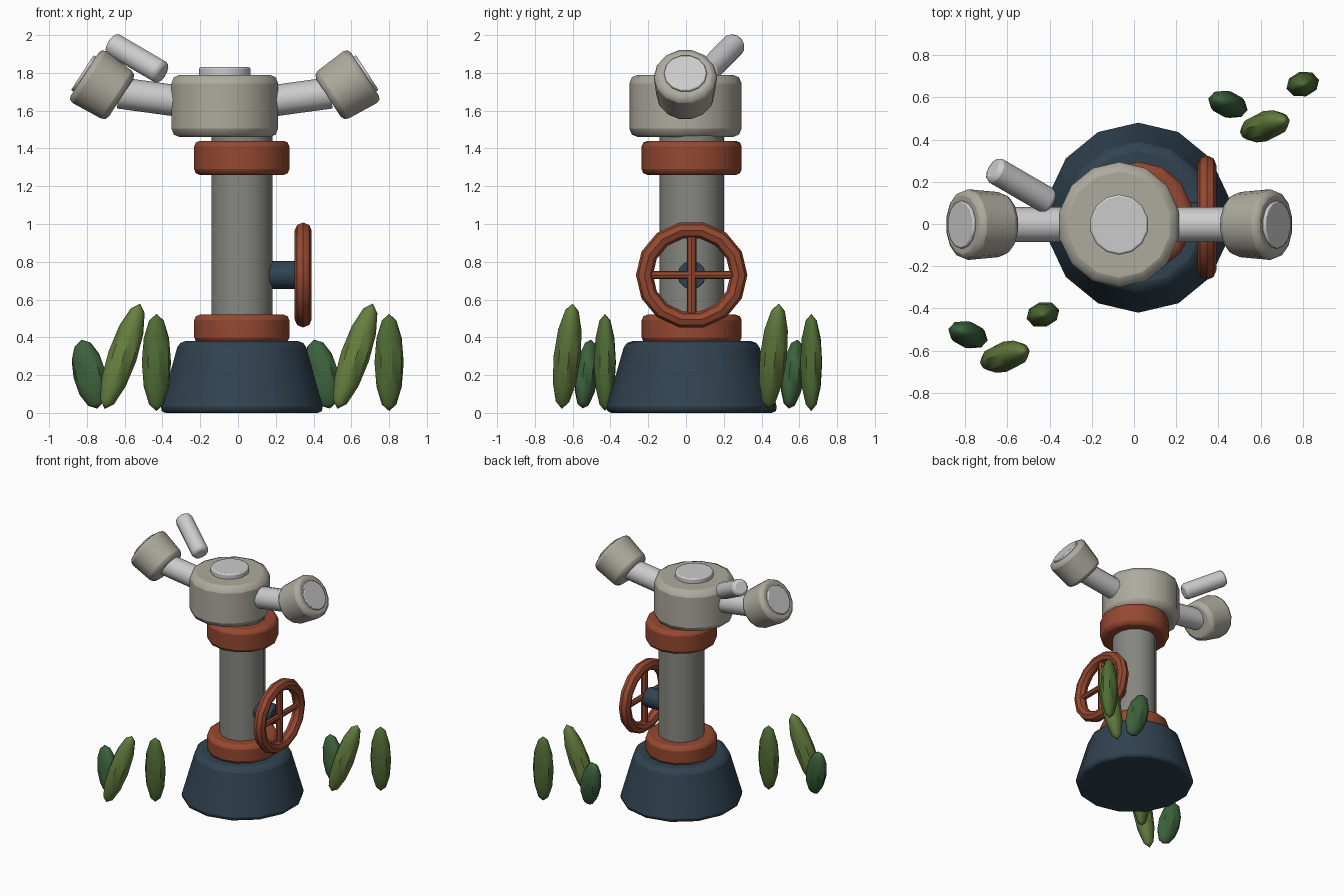
import bpy
from math import radians, sin, cos, pi
from mathutils import Vector

if "Cube" in bpy.data.objects:
    bpy.data.objects.remove(bpy.data.objects["Cube"])


def mat(name, r, g, b):
    m = bpy.data.materials.new(name)
    m.diffuse_color = (r, g, b, 1)
    m.use_nodes = True
    m.node_tree.nodes["Principled BSDF"].inputs["Base Color"].default_value = m.diffuse_color
    return m


RUST = mat("rust", .30, .065, .03)
NAVY = mat("navy", .03, .055, .08)
BEIGE = mat("warm_grey", .42, .40, .34)
STONE = mat("dark_grey", .24, .24, .22)
STEEL = mat("light_grey", .55, .55, .56)
GREENS = [mat("dark_green", .045, .12, .045),
          mat("light_green", .13, .21, .05),
          mat("mid_green", .08, .15, .035)]


def finish(name, material, bevel=0):
    ob = bpy.context.object
    ob.name = name
    ob.data.materials.append(material)
    bpy.ops.object.shade_smooth_by_angle(angle=radians(40))
    if bevel:
        m = ob.modifiers.new("bevel", 'BEVEL')
        m.width, m.segments = bevel, 2
        m.limit_method, m.angle_limit = 'ANGLE', radians(40)
    return ob


def drum(name, material, loc, r1, r2, depth, bevel=0, rot=(0, 0, 0), sides=14, sx=1):
    """Tapered cylinder centred on loc."""
    bpy.ops.mesh.primitive_cone_add(vertices=sides, radius1=r1, radius2=r2, depth=depth,
                                    location=loc, rotation=rot)
    bpy.context.object.scale.x = sx
    return finish(name, material, bevel)


def rod(name, material, a, b, r, bevel=0, sides=12):
    """Cylinder from point a to point b."""
    a, b = Vector(a), Vector(b)
    d = b - a
    return drum(name, material, (a + b) / 2, r, r, d.length, bevel,
                d.to_track_quat('Z', 'Y').to_euler(), sides)


def stack(name, material, x, y, z0, z1, r1, r2, bevel):
    return drum(name, material, (x, y, (z0 + z1) / 2), r1, r2, z1 - z0, bevel, sx=.975)


# Base, column and collars
PX, PY = .02, .03
stack("base", NAVY, PX, PY, 0, .38, .46, .35, .035)
stack("column", STONE, PX, PY, .34, 1.5, .17, .17, 0)
stack("lower_collar", RUST, PX, PY, .37, .52, .265, .265, .03)
stack("upper_collar", RUST, PX, PY, 1.26, 1.44, .265, .265, .03)

# Head and cap
HX, HY = -.07, -.003
stack("head", BEIGE, HX, HY, 1.46, 1.79, .297, .297, .045)
stack("head_cap", STEEL, HX, HY, 1.76, 1.83, .143, .143, .01)

# Mirrored arms and nozzles
for side, label in ((1, "right"), (-1, "left")):
    rod(label + "_arm", STEEL, (HX + side * .18, HY, 1.642), (HX + side * .56, HY, 1.694), .083)
    tilt = radians(57)
    axis = Vector((side * sin(tilt), 0, cos(tilt)))
    c = Vector((HX + side * .645, HY, 1.731))
    rot = (0, side * tilt, 0)
    drum(label + "_nozzle", BEIGE, c, .152, .17, .23, .03, rot)
    drum(label + "_nozzle_face", STEEL, c + axis * .105, .113, .113, .05, .006, rot)

# Lever behind the left nozzle
c, d = Vector((-.535, .183, 1.877)), Vector((-.77, .446, .45)) * .175
rod("lever", STEEL, c - d, c + d, .064, .022)

# Hand wheel with stem and crossed spokes
WX, WZ = .345, .73
rod("wheel_stem", NAVY, (.1, PY, WZ), (.315, PY, WZ), .075, .006)
bpy.ops.mesh.primitive_torus_add(major_segments=14, minor_segments=8, major_radius=.25,
                                 minor_radius=.045, location=(WX, PY, WZ),
                                 rotation=(pi / 2, 0, pi / 2))
bpy.context.object.scale.y = .965
bpy.ops.object.shade_smooth()
finish("wheel_rim", RUST)
rod("wheel_spoke_level", RUST, (WX, PY - .24, WZ), (WX, PY + .24, WZ), .022, sides=8)
rod("wheel_spoke_upright", RUST, (WX, PY, WZ - .225), (WX, PY, WZ + .225), .026, sides=8)

# Two identical leaf clusters: centre, half sizes, tilt in degrees
LEAVES = [((.445, .567, .205), (.088, .063, .188), (-4, -14, -12)),
          ((.62, .463, .30), (.078, .072, .295), (-4, 19, 5)),
          ((.80, .663, .267), (.08, .06, .257), (0, 0, 15))]
for k, (ox, oy) in enumerate(((0, 0), (-1.232, -1.092))):
    for i, (loc, size, rot) in enumerate(LEAVES):
        bpy.ops.mesh.primitive_uv_sphere_add(
            segments=8, ring_count=6, radius=1,
            location=(loc[0] + ox, loc[1] + oy, loc[2]), rotation=[radians(a) for a in rot])
        bpy.context.object.scale = size
        finish(f"leaf_{k + 1}_{i + 1}", GREENS[i])
